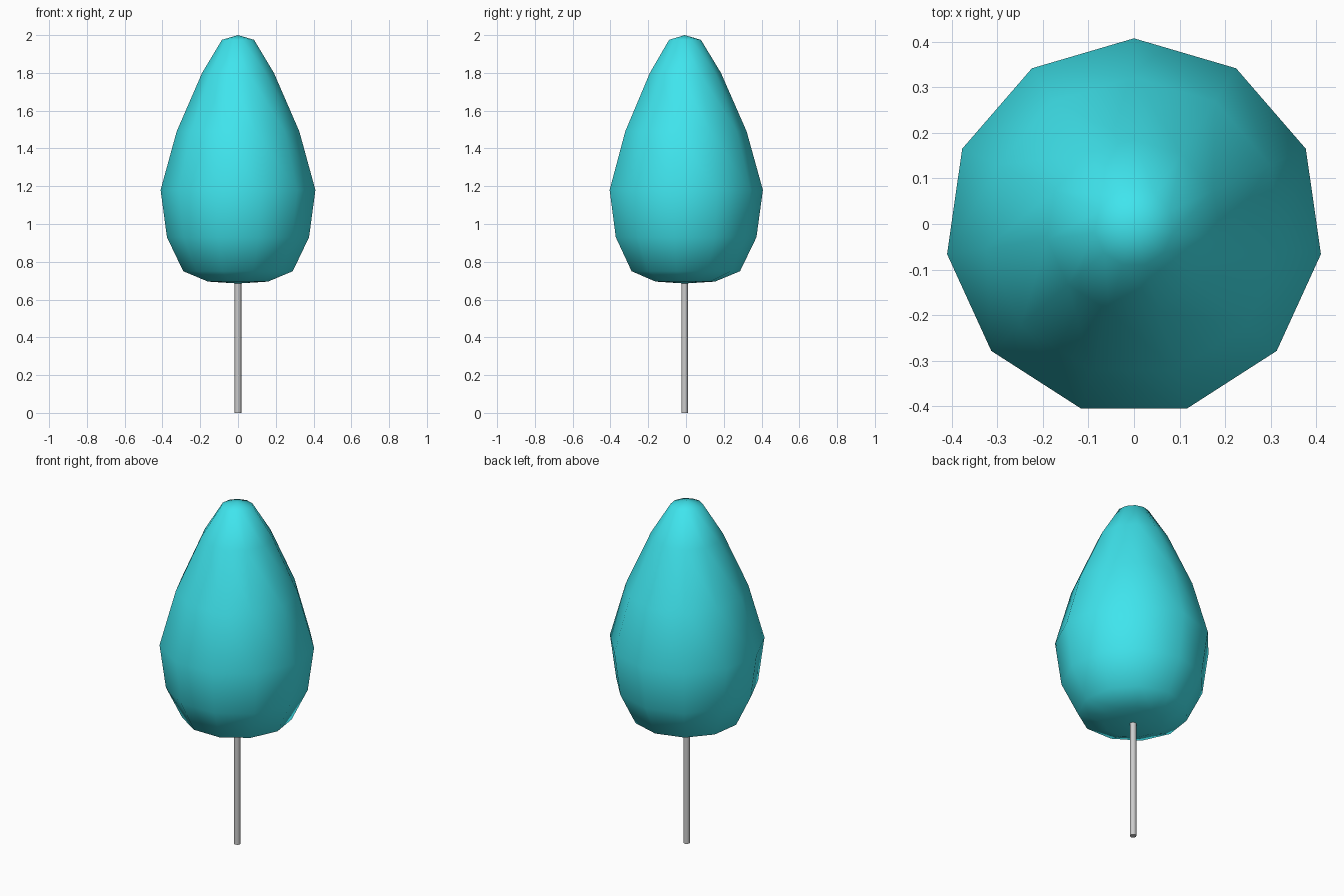
import bpy, bmesh, math

if "Cube" in bpy.data.objects:
    bpy.data.objects.remove(bpy.data.objects["Cube"])

CY = -0.007  # shared axis of trunk and crown


def lathe(name, profile, sides):
    """Revolve (radius, z) points; zero radius makes a pole."""
    bm = bmesh.new()
    rings = []
    for r, z in profile:
        n = 1 if r == 0 else sides
        rings.append([bm.verts.new((r * math.sin(2 * math.pi * i / sides),
                                    CY + r * math.cos(2 * math.pi * i / sides), z))
                      for i in range(n)])
    for a, b in zip(rings, rings[1:]):
        for i in range(sides):
            j = (i + 1) % sides
            quad = [a[i % len(a)], a[j % len(a)], b[j % len(b)], b[i % len(b)]]
            bm.faces.new(list(dict.fromkeys(quad)))
    bmesh.ops.recalc_face_normals(bm, faces=bm.faces)
    mesh = bpy.data.meshes.new(name)
    bm.to_mesh(mesh)
    bm.free()
    obj = bpy.data.objects.new(name, mesh)
    bpy.context.collection.objects.link(obj)
    return obj


# Teardrop foliage, eleven-sided and smooth shaded
crown = lathe("tree_crown", [(0, 0.685), (0.16, 0.695), (0.293, 0.75), (0.38, 0.93),
                             (0.414, 1.18), (0.328, 1.49), (0.192, 1.80),
                             (0.086, 1.975), (0, 2.0)], 11)
crown.data.shade_smooth()
mat = bpy.data.materials.new("foliage_teal")
mat.diffuse_color = (0.05, 0.78, 0.85, 1)
mat.use_nodes = True
mat.node_tree.nodes["Principled BSDF"].inputs["Base Color"].default_value = mat.diffuse_color
crown.data.materials.append(mat)

# Thin trunk running up into the crown
bpy.ops.mesh.primitive_cylinder_add(vertices=8, radius=0.018, depth=0.72,
                                    location=(0, CY, 0.36))
trunk = bpy.context.object
trunk.name = "trunk"
bpy.ops.object.shade_smooth_by_angle(angle=math.radians(50))
